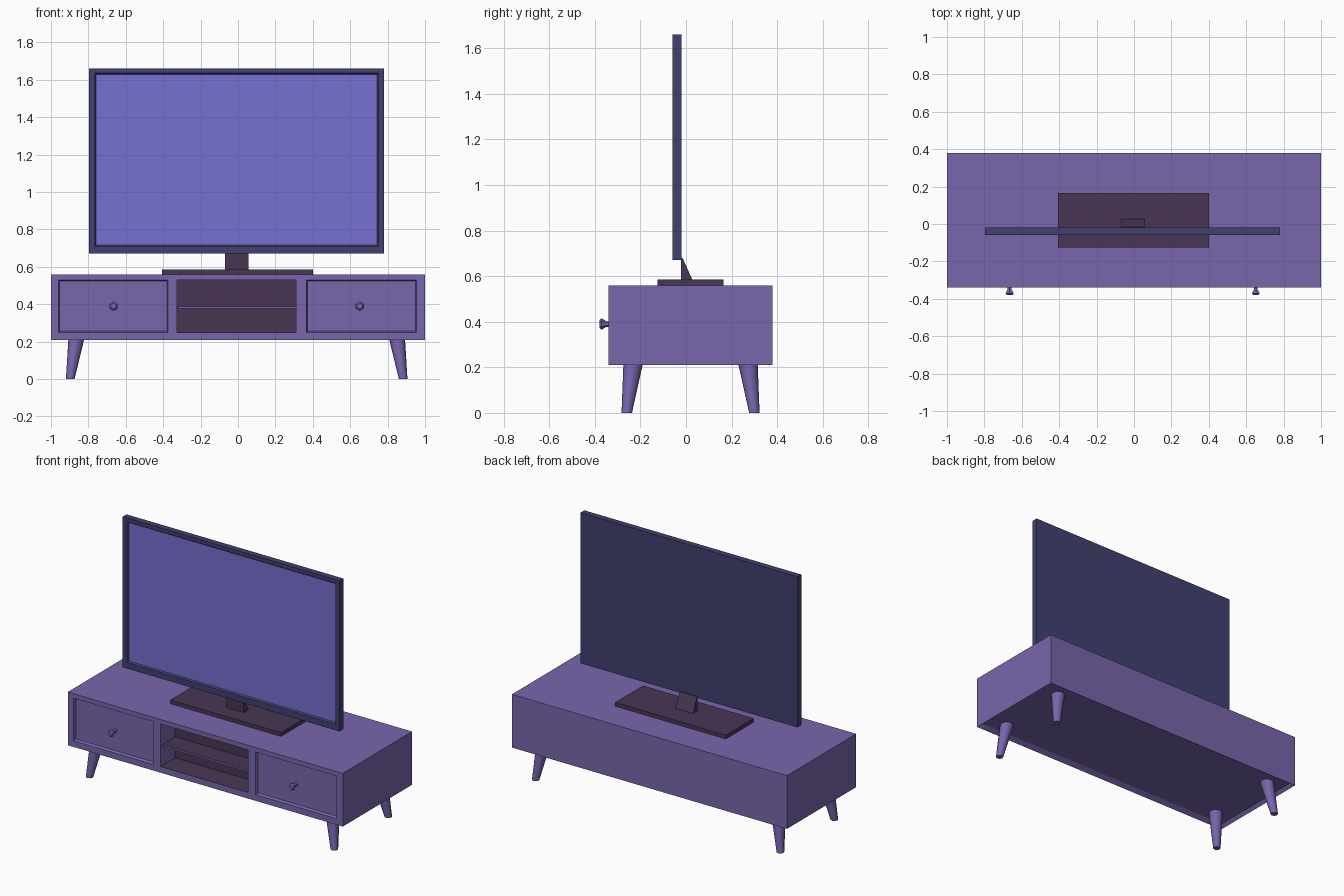
import bpy, bmesh, math
from mathutils import Vector, Matrix

if "Cube" in bpy.data.objects:
    bpy.data.objects.remove(bpy.data.objects["Cube"])

CX = -0.007  # furniture details sit slightly left of centre


def material(name, rgb):
    m = bpy.data.materials.new(name)
    m.diffuse_color = (*rgb, 1)
    m.use_nodes = True
    m.node_tree.nodes["Principled BSDF"].inputs["Base Color"].default_value = m.diffuse_color
    return m


PURPLE = material("purple wood", (0.19, 0.133, 0.42))
DARK = material("dark plum", (0.066, 0.037, 0.088))
NAVY = material("navy casing", (0.052, 0.052, 0.16))
SCREEN = material("blue screen", (0.18, 0.16, 0.64))


def finish(name, bm, mats, smooth=False):
    bmesh.ops.recalc_face_normals(bm, faces=bm.faces)
    me = bpy.data.meshes.new(name)
    bm.to_mesh(me)
    bm.free()
    for m in mats:
        me.materials.append(m)
    ob = bpy.data.objects.new(name, me)
    bpy.context.collection.objects.link(ob)
    if smooth:
        bpy.ops.object.select_all(action='DESELECT')
        ob.select_set(True)
        bpy.context.view_layer.objects.active = ob
        bpy.ops.object.shade_smooth_by_angle(angle=math.radians(50))
    return ob


def box(name, x, y, z, mat):
    bm = bmesh.new()
    bmesh.ops.create_cube(bm, size=1)
    for v in bm.verts:
        v.co = [r[0] + (c + 0.5) * (r[1] - r[0]) for c, r in zip(v.co, (x, y, z))]
    return finish(name, bm, [mat])


def recessed_box(xs, zs, y0, y1):
    """Closed box whose front is a grid; returns the mesh and the middle-row cells."""
    bm = bmesh.new()
    g = [[bm.verts.new((x, y0, z)) for z in zs] for x in xs]
    cells = {}
    for i in range(len(xs) - 1):
        for j in range(len(zs) - 1):
            f = bm.faces.new((g[i][j], g[i + 1][j], g[i + 1][j + 1], g[i][j + 1]))
            if j == 1:
                cells[i] = f
    rim = [e for e in bm.edges if e.is_boundary]
    ext = bmesh.ops.extrude_edge_only(bm, edges=rim)["geom"]
    for v in ext:
        if isinstance(v, bmesh.types.BMVert):
            v.co.y = y1
    bmesh.ops.contextual_create(bm, geom=[e for e in ext if isinstance(e, bmesh.types.BMEdge)])
    bmesh.ops.recalc_face_normals(bm, faces=bm.faces)
    return bm, cells


# Cabinet: frame, hollow underside, two drawer recesses and an open bay
bm, cells = recessed_box([-1, -0.96, -0.375, -0.325, 0.31, 0.365, 0.955, 1],
                         [0.21, 0.25, 0.53, 0.56], -0.34, 0.38)
under = [f for f in bm.faces if f.normal.z < -0.9]
bmesh.ops.inset_region(bm, faces=under, thickness=0.03, depth=-0.02, use_boundary=True)
for i, thick, depth in ((1, 0.008, 0.02), (5, 0.008, 0.02), (3, 0.001, 0.15)):
    walls = bmesh.ops.inset_individual(bm, faces=[cells[i]], thickness=thick, depth=-depth)["faces"]
    if i == 3:  # back and floor of the bay are dark
        cells[i].material_index = 1
        bm.normal_update()
        for f in walls:
            if f.normal.z > 0.5:
                f.material_index = 1
finish("cabinet", bm, [PURPLE, DARK])

# Shelf in the bay: dark board with a purple front edge
shelf = box("shelf", (-0.324, 0.309), (-0.325, -0.19), (0.377, 0.389), DARK)
shelf.data.materials.append(PURPLE)
for p in shelf.data.polygons:
    p.material_index = 1 if p.normal.y < -0.5 else 0

# Drawer knobs: thin stem and faceted head
for side, label in ((-1, "left"), (1, "right")):
    bm = bmesh.new()
    for r1, r2, ya, yb in ((0.012, 0.012, -0.36, -0.318), (0.016, 0.025, -0.38, -0.371),
                           (0.025, 0.014, -0.371, -0.352)):
        m = Matrix.Translation((CX + side * 0.658, (ya + yb) / 2, 0.39)) @ Matrix.Rotation(-math.pi / 2, 4, 'X')
        bmesh.ops.create_cone(bm, cap_ends=True, segments=6, radius1=r1, radius2=r2, depth=yb - ya, matrix=m)
    finish(label + "_knob", bm, [PURPLE])

# Splayed, tapered legs
for sx, lx in ((-1, "left"), (1, "right")):
    for sy, ly in ((-1, "front"), (1, "back")):
        bm = bmesh.new()
        bmesh.ops.create_cone(bm, cap_ends=True, segments=8, radius1=0.023, radius2=0.044, depth=0.23,
                              matrix=Matrix.Translation((0, 0, 0.115)))
        for v in bm.verts:
            t = 1 - v.co.z / 0.23
            v.co += Vector((CX + sx * (0.855 + 0.035 * t), 0.02 + sy * (0.25 + 0.03 * t), 0))
        finish(f"{ly}_{lx}_leg", bm, [PURPLE], smooth=True)

# Television: casing with bevelled frame around the screen
bm, cells = recessed_box([-0.797, -0.765, 0.75, 0.781], [0.67, 0.71, 1.635, 1.66], -0.06, -0.02)
bmesh.ops.inset_individual(bm, faces=[cells[1]], thickness=0.01, depth=-0.01)
cells[1].material_index = 1
finish("television", bm, [NAVY, SCREEN])

# Stand base plate and wedge-shaped neck
box("stand_base", (-0.405, 0.4), (-0.125, 0.165), (0.56, 0.585), DARK)
bm = bmesh.new()
ends = [[bm.verts.new((x, y, z)) for y, z in ((-0.021, 0.58), (0.03, 0.58), (-0.015, 0.68), (-0.021, 0.68))]
        for x in (-0.07, 0.056)]
for e in ends:
    bm.faces.new(e)
for k in range(4):
    bm.faces.new((ends[0][k], ends[0][k - 1], ends[1][k - 1], ends[1][k]))
finish("stand_neck", bm, [DARK])
